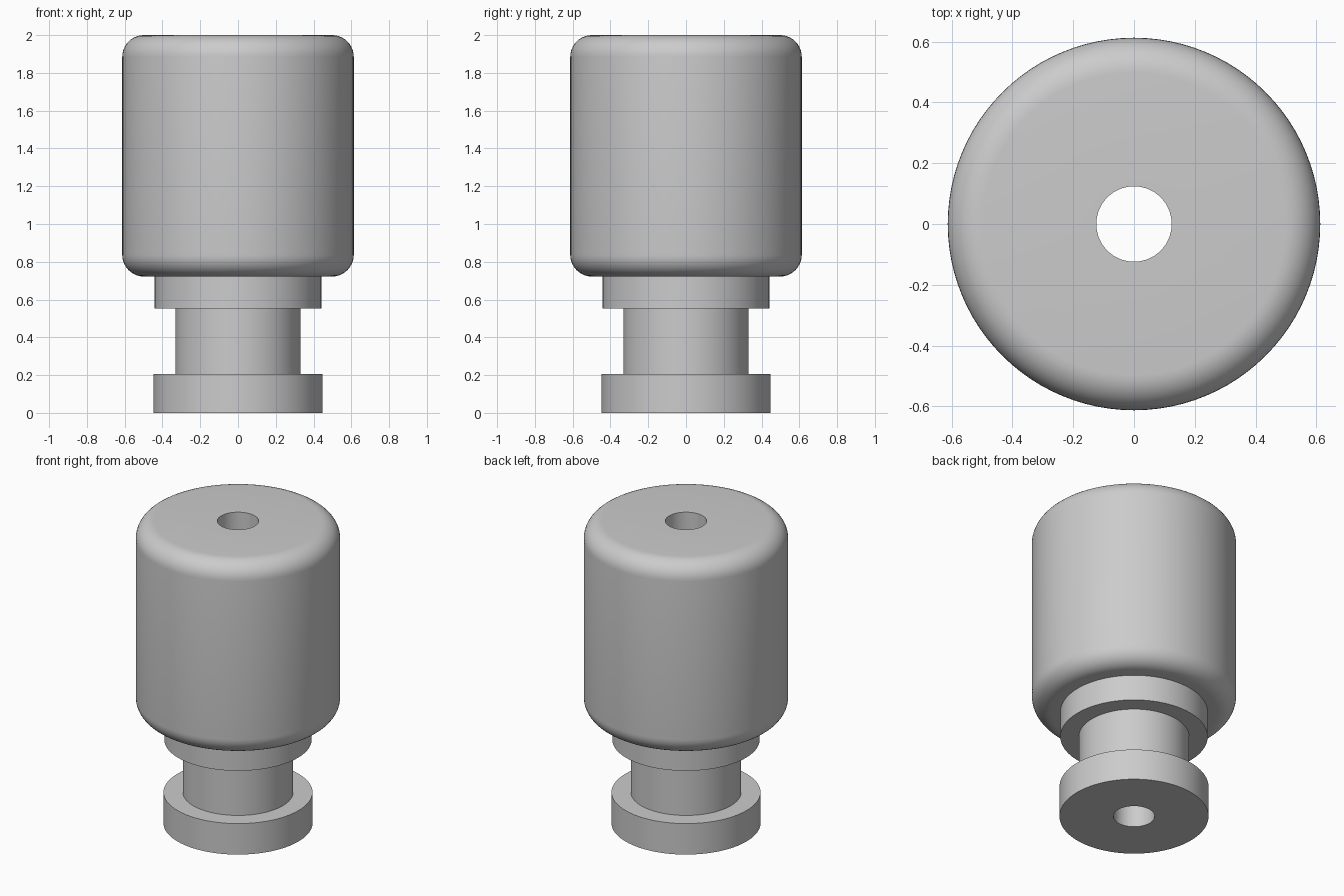
import bpy, bmesh, math

cube = bpy.data.objects.get("Cube")
if cube:
    bpy.data.objects.remove(cube, do_unlink=True)

SEGMENTS = 96
BORE, FOOT, NECK, COLLAR, HEAD = 0.124, 0.447, 0.331, 0.442, 0.613
FOOT_TOP, COLLAR_BOTTOM, HEAD_BOTTOM, TOP = 0.205, 0.552, 0.722, 2.0
FILLET = 0.115

grey = bpy.data.materials.new("plain grey")
grey.use_nodes = True
grey.diffuse_color = (0.6, 0.6, 0.6, 1)
grey.node_tree.nodes["Principled BSDF"].inputs["Base Color"].default_value = grey.diffuse_color


def fillet(z, start):
    """Quarter-round on the head's outer edge, as (radius, height) points."""
    r = HEAD - FILLET
    angles = [math.radians(start + 90 * i / 10) for i in range(11)]
    return [(r + FILLET * math.cos(a), z + FILLET * math.sin(a)) for a in angles]


# Closed half-section: foot, neck, collar, rounded head, then the through bore
profile = [(BORE, 0), (FOOT, 0), (FOOT, FOOT_TOP), (NECK, FOOT_TOP),
           (NECK, COLLAR_BOTTOM), (COLLAR, COLLAR_BOTTOM), (COLLAR, HEAD_BOTTOM)]
profile += fillet(HEAD_BOTTOM + FILLET, -90)
profile += fillet(TOP - FILLET, 0)
profile += [(BORE, TOP)]

# Revolve the section around z
bm = bmesh.new()
rings = []
for i in range(SEGMENTS):
    a = math.tau * i / SEGMENTS
    rings.append([bm.verts.new((r * math.cos(a), r * math.sin(a), z)) for r, z in profile])
for i, ring in enumerate(rings):
    following = rings[(i + 1) % SEGMENTS]
    for j in range(len(profile)):
        k = (j + 1) % len(profile)
        bm.faces.new((ring[j], following[j], following[k], ring[k]))
bmesh.ops.recalc_face_normals(bm, faces=bm.faces)

mesh = bpy.data.meshes.new("bored_knob")
bm.to_mesh(mesh)
bm.free()
mesh.materials.append(grey)
knob = bpy.data.objects.new("bored_knob", mesh)
bpy.context.collection.objects.link(knob)

# Smooth walls and fillets, crisp steps
bpy.ops.object.select_all(action="DESELECT")
knob.select_set(True)
bpy.context.view_layer.objects.active = knob
bpy.ops.object.shade_smooth_by_angle(angle=math.radians(30))
